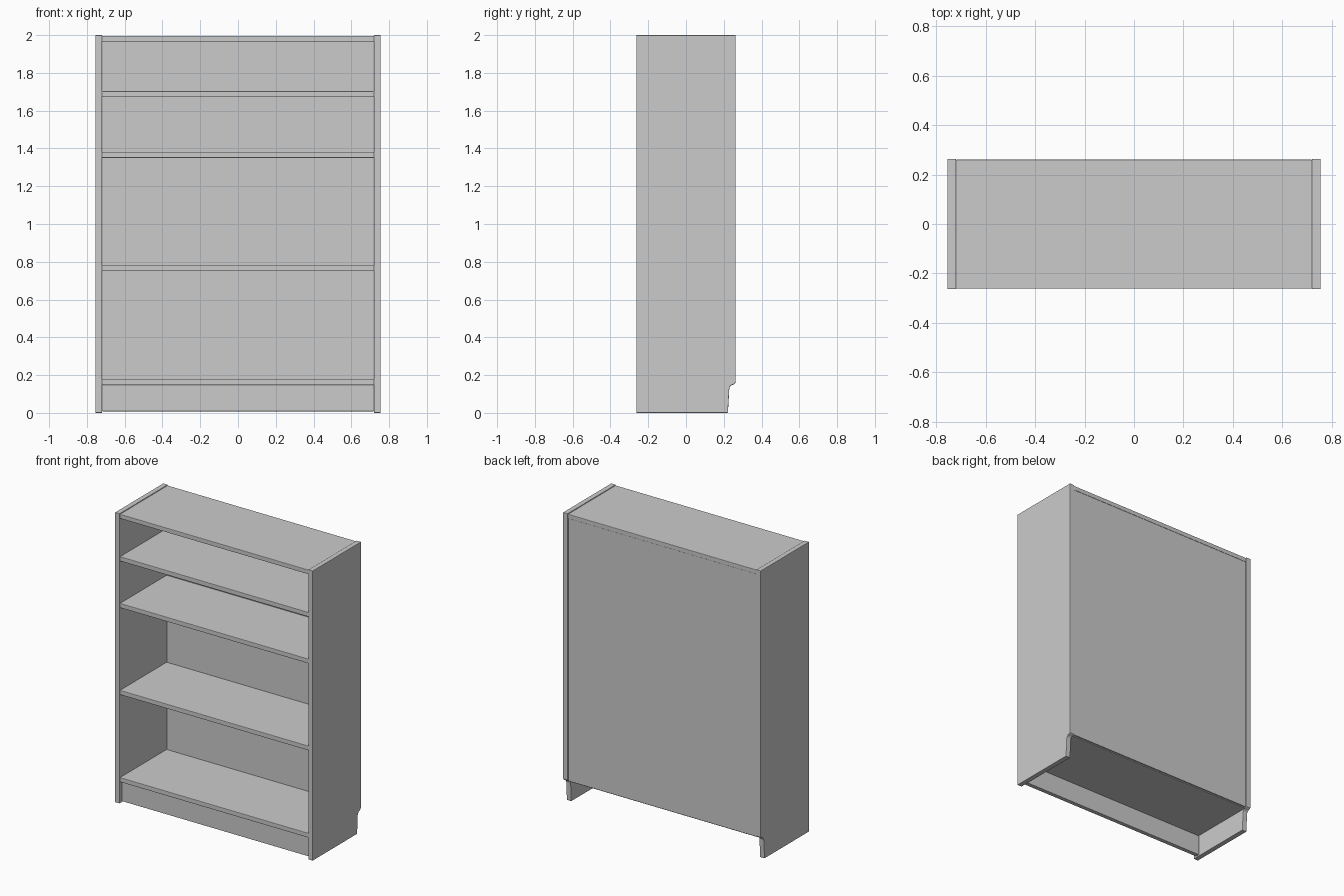
import bpy, bmesh

if "Cube" in bpy.data.objects:
    bpy.data.objects.remove(bpy.data.objects["Cube"])


def finish(obj, bevel):
    if bevel:
        mod = obj.modifiers.new("soft_edges", 'BEVEL')
        mod.width = bevel
        mod.segments = 2
        mod.limit_method = 'ANGLE'
        mod.angle_limit = 0.9
    return obj


def extrude_yz(name, profile, x0, x1, bevel=0.003):
    """Extrude a closed (y, z) outline along x."""
    bm = bmesh.new()
    face = bm.faces.new([bm.verts.new((x0, y, z)) for y, z in profile])
    geo = bmesh.ops.extrude_face_region(bm, geom=[face])
    verts = [v for v in geo['geom'] if isinstance(v, bmesh.types.BMVert)]
    bmesh.ops.translate(bm, verts=verts, vec=(x1 - x0, 0, 0))
    bmesh.ops.recalc_face_normals(bm, faces=bm.faces)
    mesh = bpy.data.meshes.new(name)
    bm.to_mesh(mesh)
    bm.free()
    obj = bpy.data.objects.new(name, mesh)
    bpy.context.collection.objects.link(obj)
    return finish(obj, bevel)


def board(name, y0, y1, z0, z1, half=0.72, bevel=0.003):
    return extrude_yz(name, [(y0, z0), (y1, z0), (y1, z1), (y0, z1)],
                      -half, half, bevel)


# side panels with the skirting notch at the lower back
side = [(-0.263, 0), (0.222, 0), (0.229, 0.125), (0.232, 0.138),
        (0.240, 0.146), (0.252, 0.151), (0.260, 0.157), (0.263, 0.167),
        (0.263, 2.0), (-0.263, 2.0)]
for label, s in (("left", -1), ("right", 1)):
    extrude_yz(label + "_side", side, s * 0.72, s * 0.755)

# top board
board("top_board", -0.261, 0.260, 1.966, 1.996)

# shelves
for i, z in enumerate((0.148, 0.75, 1.35, 1.672)):
    board(f"shelf_{i + 1}", -0.26, 0.25, z, z + 0.031)

# plinth, set back under the lowest shelf
board("plinth", -0.24, -0.21, 0.008, 0.148)

# thin back panel
board("back_panel", 0.25, 0.258, 0.155, 1.966, half=0.717, bevel=0)
